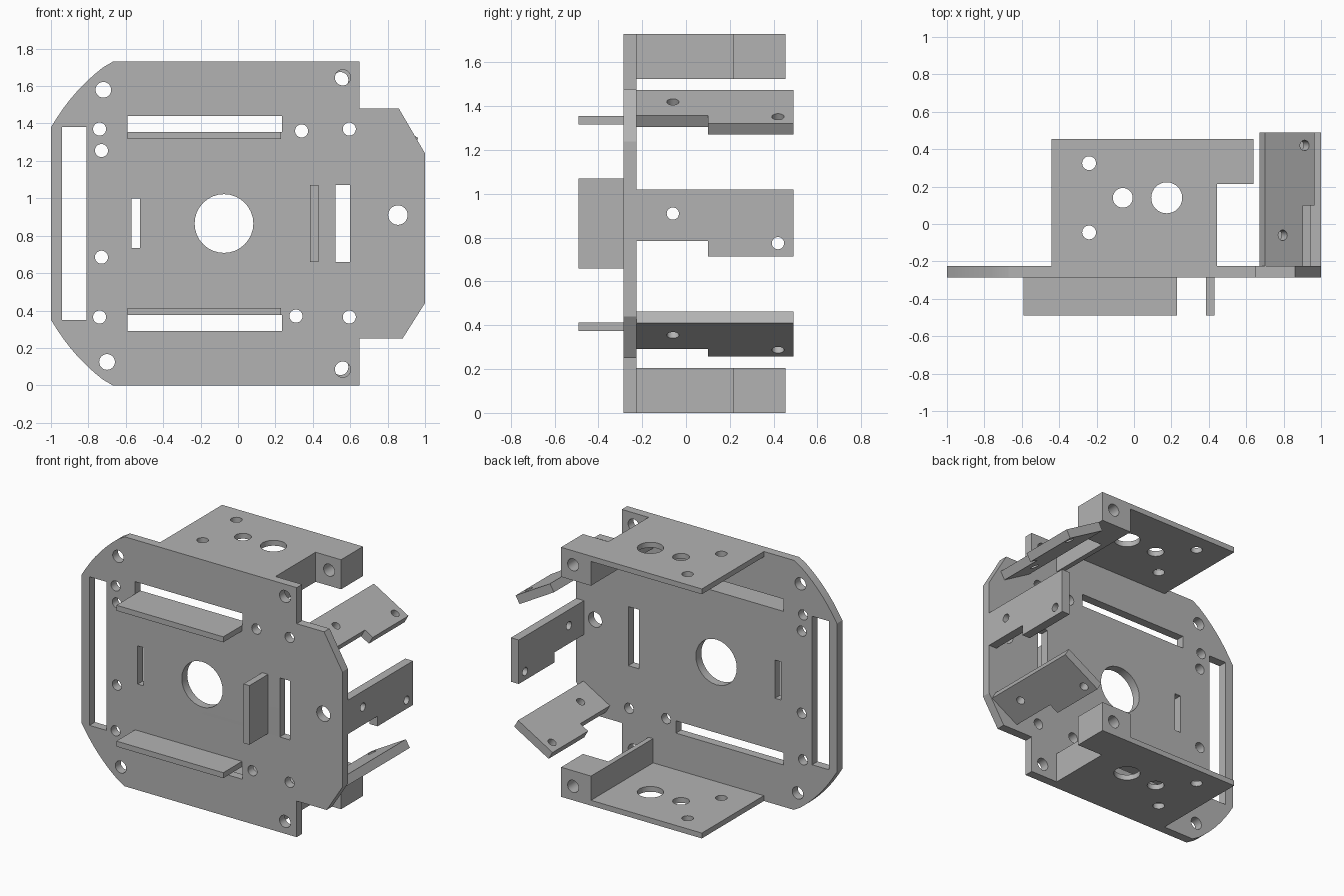
import bpy, bmesh
from math import sin, cos, atan2, radians, pi
from mathutils import Vector

cube = bpy.data.objects.get("Cube")
if cube:
    bpy.data.objects.remove(cube, do_unlink=True)

X, Y, Z = Vector((1, 0, 0)), Vector((0, 1, 0)), Vector((0, 0, 1))

grey = bpy.data.materials.new("plain grey")
grey.use_nodes = True
grey.diffuse_color = (0.45, 0.45, 0.45, 1)
grey.node_tree.nodes["Principled BSDF"].inputs["Base Color"].default_value = grey.diffuse_color

parts = []


def rect(x0, x1, y0, y1):
    return [(x0, y0), (x1, y0), (x1, y1), (x0, y1)]


def arc(cx, cy, r, start, end, n):
    return [(cx + r * cos(start + (end - start) * i / n),
             cy + r * sin(start + (end - start) * i / n)) for i in range(n + 1)]


def circle(cx, cy, r):
    return arc(cx, cy, r, 0, 2 * pi, 32)[:-1]


def sheet(name, loops, origin, u, v, w, thick):
    """Extrude an outline with holes along w, drawn on the axes u and v."""
    curve = bpy.data.curves.new(name + " outline", 'CURVE')
    curve.dimensions = '2D'
    curve.fill_mode = 'BOTH'
    curve.extrude = thick / 2
    for loop in loops:
        spline = curve.splines.new('POLY')
        spline.points.add(len(loop) - 1)
        for p, (a, b) in zip(spline.points, loop):
            p.co = (a, b, 0, 1)
        spline.use_cyclic_u = True
    temp = bpy.data.objects.new(name + " outline", curve)
    bpy.context.collection.objects.link(temp)
    graph = bpy.context.evaluated_depsgraph_get()
    mesh = bpy.data.meshes.new_from_object(temp.evaluated_get(graph))
    bpy.data.objects.remove(temp, do_unlink=True)
    bpy.data.curves.remove(curve)

    bm = bmesh.new()
    bm.from_mesh(mesh)
    bmesh.ops.remove_doubles(bm, verts=bm.verts, dist=0.0001)
    for vert in bm.verts:
        a, b, c = vert.co
        vert.co = Vector(origin) + u * a + v * b + w * (c + thick / 2)
    bmesh.ops.recalc_face_normals(bm, faces=bm.faces)
    bm.to_mesh(mesh)
    bm.free()
    mesh.materials.clear()
    mesh.materials.append(grey)
    obj = bpy.data.objects.new(name, mesh)
    bpy.context.collection.objects.link(obj)
    parts.append(obj)


# Main plate: rounded on the right side, stepped and chamfered on the left
FRONT, BACK, TOP, MID = -0.285, -0.225, 1.73, 0.865
cx = -0.08
a0 = atan2(TOP - MID, -0.67 - cx)
a1 = atan2(1.38 - MID, -1 - cx)
upper_arc = arc(cx, MID, 1.053, a0, a1, 8)
upper_arc[0], upper_arc[-1] = (-0.67, TOP), (-1, 1.38)
lower_arc = [(x, TOP - z) for x, z in reversed(upper_arc)]
outline = [(0.65, 0), (0.65, 0.25), (0.88, 0.25), (1, 0.44),
           (1, 1.24), (0.86, 1.48), (0.65, 1.48), (0.65, TOP)] + upper_arc + lower_arc
slots = [rect(-0.94, -0.81, 0.35, 1.38), rect(-0.59, 0.235, 1.355, 1.44),
         rect(-0.59, 0.235, 0.29, 0.375), rect(0.52, 0.6, 0.66, 1.07),
         rect(-0.57, -0.525, 0.735, 1.0)]
large = [(-0.72, 1.58), (-0.70, 0.125), (0.56, 1.645), (0.56, 0.085)]
small = [(-0.74, 1.37), (-0.73, 1.255), (-0.73, 0.685), (-0.74, 0.365),
         (0.34, 1.36), (0.595, 1.37), (0.31, 0.37), (0.595, 0.365)]
holes = [circle(-0.075, MID, 0.157), circle(0.855, 0.91, 0.052)]
holes += [circle(x, z, 0.042) for x, z in large]
holes += [circle(x, z, 0.035) for x, z in small]
sheet("main_plate", [outline] + slots + holes, (0, FRONT, 0), X, Z, Y, BACK - FRONT)

# Fins folded forward beside the slots
for name, box in (("upper_fin", rect(-0.59, 0.23, 1.317, 1.355)),
                  ("lower_fin", rect(-0.59, 0.23, 0.375, 0.413)),
                  ("side_fin", rect(0.385, 0.43, 0.66, 1.07))):
    sheet(name, [box], (0, -0.49, 0), X, Z, Y, 0.205)

# Top and bottom shelves, each with a side wall and a drilled corner block
for name, z, up in (("bottom", 0, Z), ("top", TOP, -Z)):
    base = (0, 0, z)
    shelf_holes = [circle(-0.24, 0.325, 0.037), circle(-0.24, -0.045, 0.037),
                   circle(-0.06, 0.14, 0.053), circle(0.175, 0.14, 0.083)]
    sheet(name + "_shelf", [rect(-0.44, 0.445, BACK, 0.455)] + shelf_holes,
          base, X, Y, up, 0.037)
    sheet(name + "_wall", [rect(0.41, 0.445, BACK, 0.455)], base, X, Y, up, 0.205)
    sheet(name + "_corner_block", [rect(0.445, 0.64, 0, 0.205), circle(0.548, 0.097, 0.042)],
          (0, 0.215, z), X, up, Y, 0.24)

# Three notched tabs fanned around the left side
tab = [(BACK, 0), (0.49, 0), (0.49, 0.305), (0.1, 0.305), (0.1, 0.235), (BACK, 0.235)]
tab_holes = [circle(-0.06, 0.11, 0.028), circle(0.42, 0.245, 0.028)]
for name, x, z, angle in (("upper_tab", 0.70, 1.475, -30),
                          ("middle_tab", 1.0, 1.02, -90),
                          ("lower_tab", 0.975, 0.41, -150)):
    along = Vector((cos(radians(angle)), 0, sin(radians(angle))))
    inward = Vector((along.z, 0, -along.x))
    sheet(name, [tab] + tab_holes, (x, 0, z), Y, along, inward, 0.06)

# Smooth hole walls, sharp edges elsewhere
bpy.ops.object.select_all(action='DESELECT')
for obj in parts:
    obj.select_set(True)
bpy.context.view_layer.objects.active = parts[0]
bpy.ops.object.shade_smooth_by_angle(angle=radians(30))
